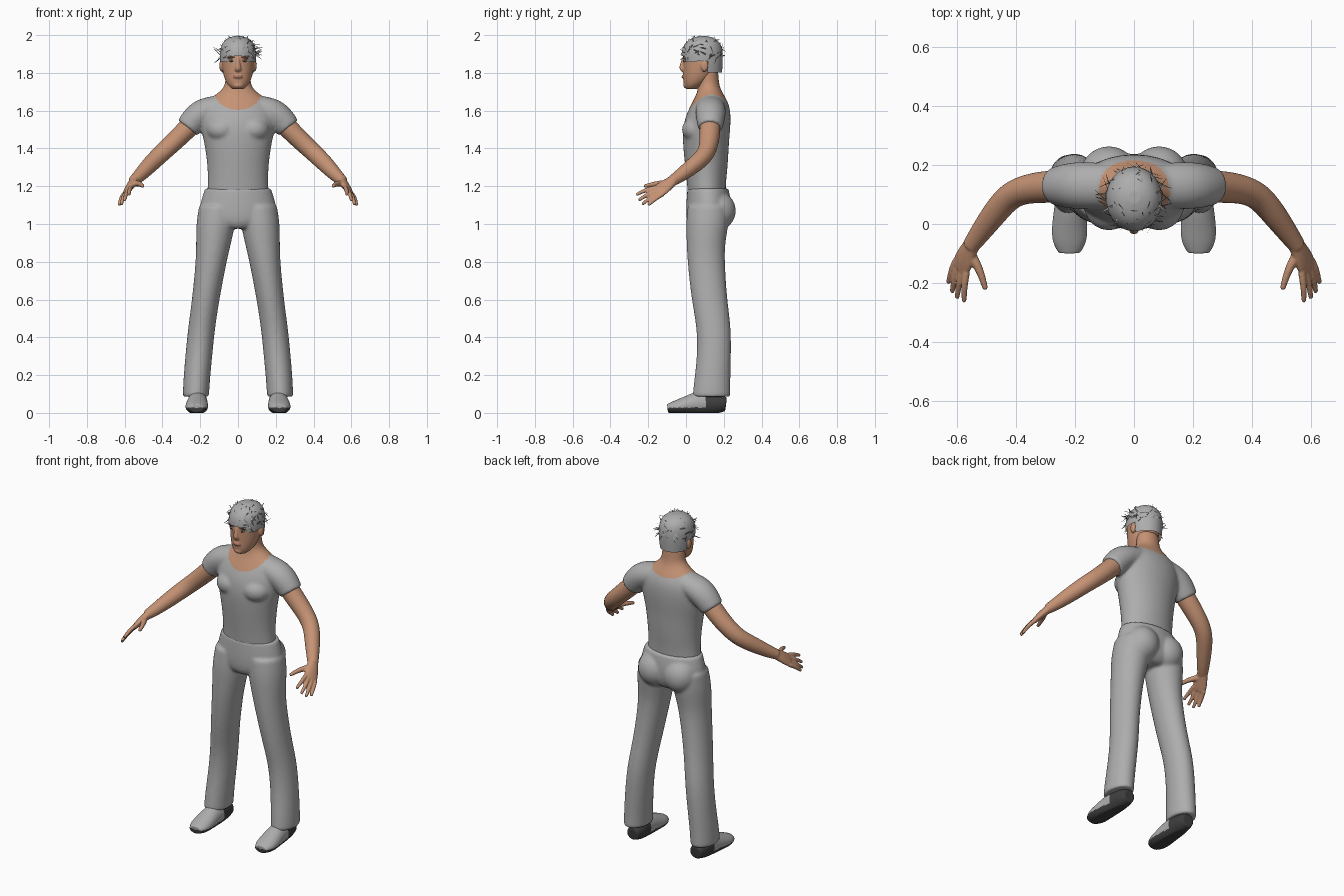
import bpy, bmesh, math, random
from mathutils import Vector, Matrix

if "Cube" in bpy.data.objects:
    bpy.data.objects.remove(bpy.data.objects["Cube"])
random.seed(4)
SEG = 16


def material(name, rgb):
    m = bpy.data.materials.new(name)
    m.use_nodes = True
    m.diffuse_color = (*rgb, 1)
    node = next(n for n in m.node_tree.nodes if n.type == 'BSDF_PRINCIPLED')
    node.inputs["Base Color"].default_value = (*rgb, 1)
    return m


GREY = material("cloth grey", (.42, .42, .42))
SKIN = material("skin", (.56, .29, .175))
SOLE = material("dark sole", (.05, .05, .05))
LIPS = material("lips", (.38, .16, .11))
BROW = material("dark brow", (.08, .05, .035))
WHITE = material("eye white", (.6, .58, .55))


def loft(bm, rings):
    """Skin a list of (centre, u, v) ellipses, with crisp capped ends."""
    def near(a, b):
        return tuple(p.lerp(q, .04) for p, q in zip(a, b))
    rings = [rings[0], near(rings[0], rings[1]), *rings[1:-1],
             near(rings[-1], rings[-2]), rings[-1]]
    loops = []
    for c, u, v in rings:
        angles = [2 * math.pi * i / SEG for i in range(SEG)]
        loops.append([bm.verts.new(c + (u * math.cos(a) + v * math.sin(a)) * 1.025)
                      for a in angles])
    for a, b in zip(loops, loops[1:]):
        for i in range(SEG):
            j = (i + 1) % SEG
            bm.faces.new((a[i], a[j], b[j], b[i]))
    bm.faces.new(loops[0])
    bm.faces.new(loops[-1])


def column(bm, rows, s=1):
    """Upright loft; rows are z, x, y, half width, half depth."""
    loft(bm, [(Vector((x * s, y, z)), Vector((rx, 0, 0)), Vector((0, ry, 0)))
              for z, x, y, rx, ry in rows])


def limb(bm, rows, s=1, side=(0, 1, 0)):
    """Loft along a path; rows are x, y, z, radius along side, other radius."""
    pts = [Vector((r[0] * s, r[1], r[2])) for r in rows]
    across = Vector((side[0] * s, side[1], side[2]))
    rings = []
    for i, r in enumerate(rows):
        t = (pts[min(i + 1, len(pts) - 1)] - pts[max(i - 1, 0)]).normalized()
        u = (across - t * across.dot(t)).normalized()
        rings.append((pts[i], u * r[3], t.cross(u) * r[4]))
    loft(bm, rings)


def blob(bm, centre, size):
    m = Matrix.Translation(centre) @ Matrix.Diagonal((*size, 1))
    bmesh.ops.create_icosphere(bm, subdivisions=3, radius=1, matrix=m)


def finish(name, bm, mats, rule=None, voxel=0, smooth=5, subsurf=2):
    """Turn a bmesh into an object, blend its pieces and colour the faces."""
    bmesh.ops.recalc_face_normals(bm, faces=bm.faces)
    me = bpy.data.meshes.new(name)
    bm.to_mesh(me)
    bm.free()
    ob = bpy.data.objects.new(name, me)
    bpy.context.scene.collection.objects.link(ob)
    if subsurf:
        ob.modifiers.new("round", 'SUBSURF').levels = subsurf
    if voxel:
        r = ob.modifiers.new("blend", 'REMESH')
        r.mode, r.voxel_size = 'VOXEL', voxel
        f = ob.modifiers.new("soften", 'SMOOTH')
        f.factor, f.iterations = .5, smooth
    dg = bpy.context.evaluated_depsgraph_get()
    me = bpy.data.meshes.new_from_object(ob.evaluated_get(dg))
    ob.modifiers.clear()
    ob.data = me
    me.materials.clear()
    for m in mats:
        me.materials.append(m)
    for p in me.polygons:
        p.use_smooth = True
        p.material_index = rule(p.center) if rule else 0
    return ob


# Shirt with sleeves, and the neck showing through the scooped collar
bm = bmesh.new()
column(bm, [(1.16, 0, .11, .163, .1), (1.23, 0, .108, .158, .104),
            (1.32, 0, .108, .162, .114), (1.42, 0, .105, .176, .121),
            (1.5, 0, .108, .195, .126), (1.57, 0, .117, .2, .12),
            (1.63, 0, .128, .185, .102), (1.68, 0, .128, .125, .075),
            (1.72, 0, .122, .072, .057), (1.76, 0, .118, .067, .056),
            (1.81, 0, .112, .066, .058)])
for s in (1, -1):
    limb(bm, [(.08, .13, 1.625, .075, .06), (.19, .13, 1.595, .082, .076),
              (.238, .13, 1.545, .073, .072), (.268, .128, 1.508, .064, .064)], s)
    blob(bm, (.085 * s, .062, 1.5), (.085, .085, .07))


def collar(c):
    drop = .105 if c.y < .12 else .055
    return int(c.z > 1.705 or (c.x / .128) ** 2 + ((c.z - 1.71) / drop) ** 2 < 1)


finish("shirt_and_neck", bm, [GREY, SKIN], collar, .008, 8)

# Trousers
bm = bmesh.new()
column(bm, [(1.19, 0, .116, .174, .108), (1.13, 0, .12, .194, .117),
            (1.06, 0, .12, .208, .12), (1.0, 0, .115, .18, .11),
            (.975, 0, .11, .08, .08)])
for s in (1, -1):
    column(bm, [(1.1, .105, .12, .1, .11), (1.0, .118, .113, .104, .113),
                (.9, .129, .105, .092, .101), (.8, .142, .106, .081, .098),
                (.6, .171, .123, .072, .094), (.45, .193, .149, .071, .09),
                (.3, .208, .149, .071, .089), (.16, .22, .138, .07, .096),
                (.085, .223, .135, .069, .1)], s)
    blob(bm, (.085 * s, .165, 1.07), (.1, .1, .105))
finish("trousers", bm, [GREY], None, .008, 6)

# Arms with hands and spread fingers
ACROSS = Vector((.55, .64, -.54))
KNUCKLES = Vector((.585, -.142, 1.176))
TIPS = [(.576, -.264, 1.155), (.6, -.252, 1.125), (.617, -.232, 1.104), (.629, -.2, 1.1)]
for s, label in ((1, "left"), (-1, "right")):
    bm = bmesh.new()
    limb(bm, [(.24, .128, 1.535, .055, .055), (.3, .126, 1.472, .054, .052),
              (.36, .12, 1.415, .05, .049), (.42, .1, 1.36, .046, .047),
              (.47, .04, 1.31, .044, .044), (.525, -.035, 1.252, .035, .035),
              (.556, -.078, 1.225, .029, .027)], s)
    limb(bm, [(.545, -.062, 1.235, .028, .024), (.566, -.1, 1.207, .037, .021),
              (.58, -.13, 1.185, .043, .018), (.59, -.153, 1.168, .04, .013)],
         s, ACROSS)
    for i, tip in enumerate(TIPS):
        base = KNUCKLES + ACROSS * (i - 1.5) * .021
        mid = base.lerp(Vector(tip), .5) + Vector((.004, 0, .006))
        limb(bm, [(*base, .012, .012), (*mid, .0115, .0115), (*tip, .008, .008)],
             s, ACROSS)
    limb(bm, [(.555, -.1, 1.215, .018, .018), (.522, -.155, 1.215, .014, .014),
              (.503, -.222, 1.2, .009, .009)], s, ACROSS)
    finish(label + "_arm", bm, [SKIN], None, .0045, 3)

    # Shoe, flat underneath, with dark sole and heel
    bm = bmesh.new()
    limb(bm, [(.21, .212, .045, .035, .035), (.211, .17, .05, .05, .055),
              (.214, .08, .055, .052, .07), (.218, 0, .038, .06, .048),
              (.219, -.06, .028, .06, .036), (.219, -.098, .024, .036, .022)],
         s, (1, 0, 0))
    shoe = finish(label + "_shoe", bm, [GREY, SOLE],
                  lambda c: int(c.z < .028 or c.y > .1))
    for v in shoe.data.vertices:
        v.co.z = max(v.co.z, 0)

# Head with nose, brow ridge and ears; lips and brows are coloured faces
bm = bmesh.new()
column(bm, [(1.715, 0, .03, .03, .03), (1.735, 0, .042, .055, .054),
            (1.77, 0, .062, .072, .077), (1.81, 0, .075, .082, .09),
            (1.86, 0, .08, .086, .096), (1.91, 0, .082, .087, .099),
            (1.95, 0, .085, .075, .083), (1.98, 0, .088, .045, .05)])
limb(bm, [(0, -.008, 1.88, .009, .012), (0, -.018, 1.85, .01, .012),
          (0, -.024, 1.825, .018, .014), (0, -.015, 1.812, .016, .01)],
     1, (1, 0, 0))
blob(bm, (0, -.008, 1.779), (.026, .016, .01))
blob(bm, (0, .005, 1.735), (.03, .02, .018))
for s in (1, -1):
    blob(bm, (.034 * s, -.004, 1.883), (.026, .013, .008))
    blob(bm, (.088 * s, .098, 1.838), (.011, .02, .032))


def face_paint(c):
    if c.y < .03 and abs(c.x) < .026 and abs(c.z - 1.779) < .008:
        return 1
    return 2 if c.y < .02 and .014 < abs(c.x) < .052 and abs(c.z - 1.883) < .005 else 0


finish("head", bm, [SKIN, LIPS, BROW], face_paint, .0045, 3)

# Eyes
for s, label in ((1, "left"), (-1, "right")):
    for part, size, y, mat in (("eye", (.014, .008, .006), -.007, WHITE),
                               ("iris", (.006, .004, .0055), -.012, BROW)):
        bm = bmesh.new()
        blob(bm, (.034 * s, y, 1.864), size)
        finish(f"{label}_{part}", bm, [mat], subsurf=0)

# Hair cap, trimmed to a hairline around the face and ears
bm = bmesh.new()
column(bm, [(1.78, 0, .095, .08, .094), (1.82, 0, .086, .091, .106),
            (1.87, 0, .085, .096, .11), (1.92, 0, .085, .096, .109),
            (1.96, 0, .088, .083, .093), (1.985, 0, .09, .056, .062),
            (1.995, 0, .09, .02, .02)])
cap = finish("hair_cap", bm, [GREY], subsurf=3)


def hairline(c):
    if c.y < .06:
        return 1.888 if abs(c.x) < .055 else 1.86
    return 1.865 if c.y < .115 else 1.8


bm = bmesh.new()
bm.from_mesh(cap.data)
trim = [f for f in bm.faces
        if f.calc_center_median().z < hairline(f.calc_center_median())]
bmesh.ops.delete(bm, geom=trim, context='FACES')
bm.to_mesh(cap.data)
bm.free()

# Loose locks of hair as thin curved strips
bm = bmesh.new()
for n in range(90):
    a, h = random.uniform(0, 2 * math.pi), random.uniform(-.15, .9)
    r = math.sqrt(1 - h * h)
    out = Vector((r * math.cos(a), r * math.sin(a), h))
    root = Vector((0, .086, 1.893)) + Vector((out.x * .096, out.y * .107, out.z * .1))
    flow = out.cross(Vector([random.uniform(-1, 1) for _ in range(3)])).normalized()
    width = out.cross(flow).normalized() * .004
    size = random.uniform(.025, .05)
    lift = random.uniform(0, .012) + .03 * abs(out.x) ** 3
    row = []
    for k in range(4):
        t = k / 3
        p = root + flow * size * t + out * (lift * t)
        p.z = min(p.z, 1.998)
        w = width * (1 - .7 * t)
        row.append((bm.verts.new(p - w), bm.verts.new(p + w)))
    for (a0, a1), (b0, b1) in zip(row, row[1:]):
        bm.faces.new((a0, a1, b1, b0))
finish("hair_locks", bm, [GREY], subsurf=0)
